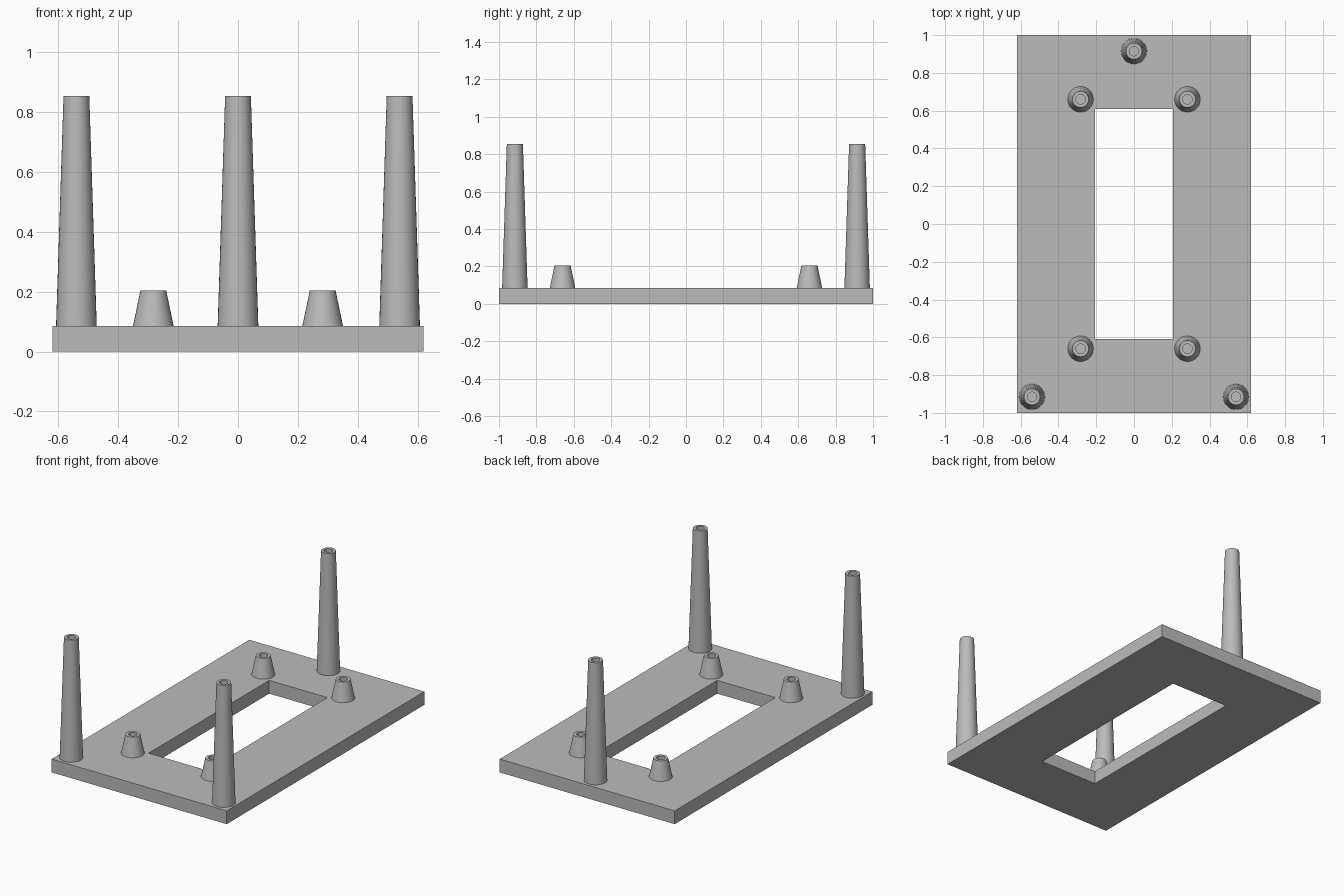
import bpy, bmesh, math

if "Cube" in bpy.data.objects:
    bpy.data.objects.remove(bpy.data.objects["Cube"], do_unlink=True)

PLATE_TOP = 0.085

grey = bpy.data.materials.new("plain_grey")
grey.use_nodes = True
COLOUR = (0.5, 0.5, 0.5, 1)
grey.diffuse_color = COLOUR
grey.node_tree.nodes["Principled BSDF"].inputs["Base Color"].default_value = COLOUR


def add_object(name, bm, location=(0, 0, 0)):
    bmesh.ops.recalc_face_normals(bm, faces=bm.faces)
    mesh = bpy.data.meshes.new(name)
    bm.to_mesh(mesh)
    bm.free()
    mesh.materials.append(grey)
    obj = bpy.data.objects.new(name, mesh)
    bpy.context.collection.objects.link(obj)
    obj.location = location
    return obj


def base_plate(half_x, half_y, hole_x, hole_y, height):
    """Rectangular frame: a ring of quads, extruded upwards."""
    bm = bmesh.new()
    corners = [(-1, -1), (1, -1), (1, 1), (-1, 1)]
    outer = [bm.verts.new((x * half_x, y * half_y, 0)) for x, y in corners]
    inner = [bm.verts.new((x * hole_x, y * hole_y, 0)) for x, y in corners]
    for i in range(4):
        j = (i + 1) % 4
        bm.faces.new((outer[i], outer[j], inner[j], inner[i]))
    new = bmesh.ops.extrude_face_region(bm, geom=bm.faces[:])["geom"]
    top = [g for g in new if isinstance(g, bmesh.types.BMVert)]
    bmesh.ops.translate(bm, verts=top, vec=(0, 0, height))
    return add_object("base_plate", bm)


def tapered_post(name, x, y, height, depth, sides=32):
    """Tapered round post with a blind screw hole in its top."""
    bm = bmesh.new()
    profile = [(0.068, 0), (0.043, height), (0.025, height), (0.025, height - depth)]
    rings = []
    for radius, z in profile:
        rings.append([bm.verts.new((radius * math.cos(a), radius * math.sin(a), z))
                      for a in (math.tau * i / sides for i in range(sides))])
    for low, high in zip(rings, rings[1:]):
        for i in range(sides):
            j = (i + 1) % sides
            bm.faces.new((low[i], low[j], high[j], high[i]))
    bm.faces.new(rings[0])
    bm.faces.new(rings[-1])
    obj = add_object(name, bm, (x, y, PLATE_TOP))
    bpy.ops.object.select_all(action="DESELECT")
    bpy.context.view_layer.objects.active = obj
    obj.select_set(True)
    bpy.ops.object.shade_smooth_by_angle(angle=math.radians(30))


base_plate(0.62, 1.0, 0.206, 0.61, PLATE_TOP)

# Three tall posts: two at the front corners, one at the back centre
for name, x, y in (("front_right", -0.54, -0.915), ("front_left", 0.54, -0.915),
                   ("back", 0, 0.915)):
    tapered_post(name + "_tall_post", x, y, 0.77, 0.12)

# Four short bosses around the opening
for side, x in (("right", -0.283), ("left", 0.283)):
    for end, y in (("front", -0.66), ("back", 0.66)):
        tapered_post(f"{end}_{side}_short_boss", x, y, 0.12, 0.11)
